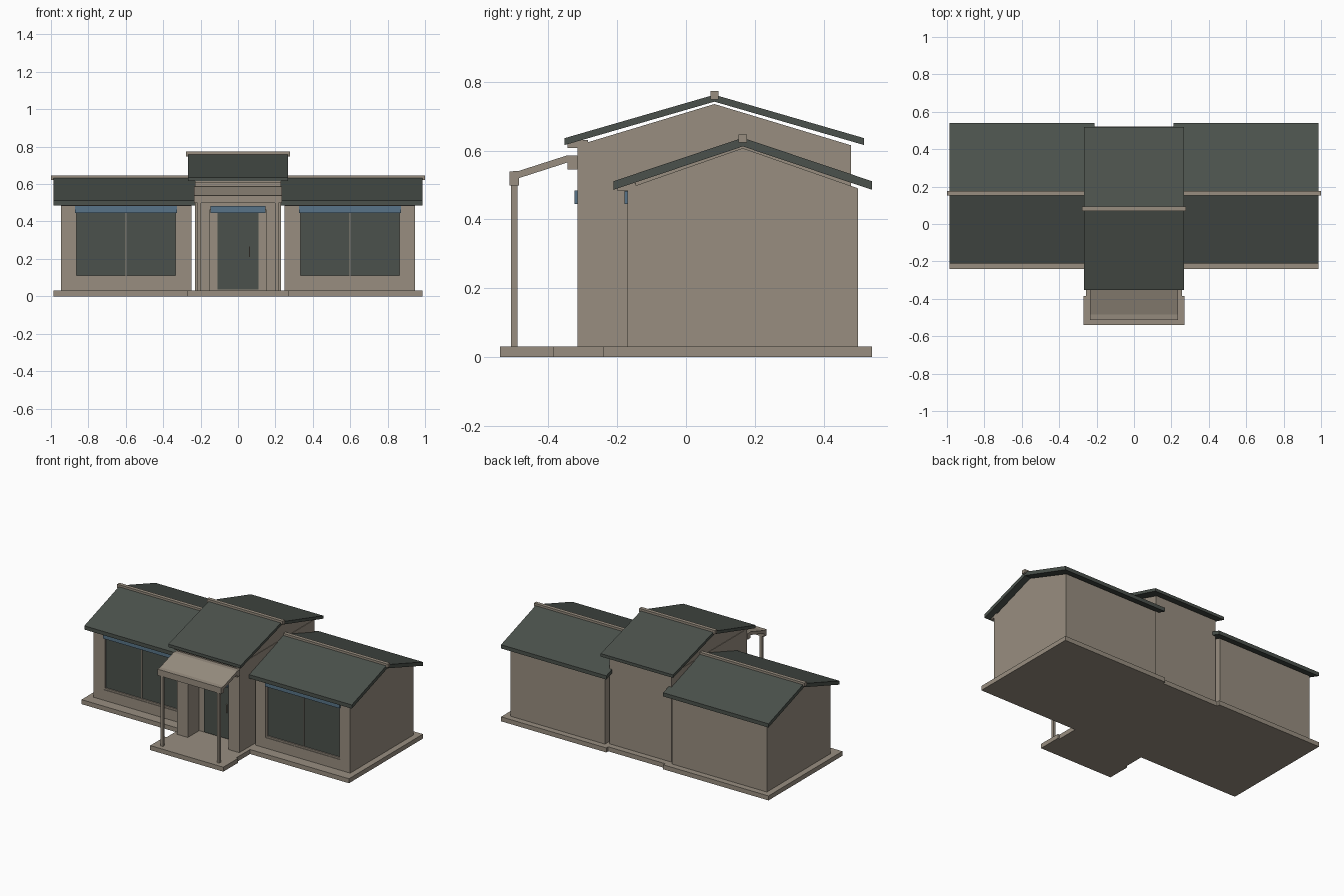
import bpy, bmesh

if "Cube" in bpy.data.objects:
    bpy.data.objects.remove(bpy.data.objects["Cube"])


def material(name, rgb):
    m = bpy.data.materials.new(name)
    m.diffuse_color = (*rgb, 1)
    m.use_nodes = True
    m.node_tree.nodes["Principled BSDF"].inputs["Base Color"].default_value = m.diffuse_color
    return m


BEIGE = material("warm_beige", (0.314, 0.270, 0.216))
DARK = material("dark_slate", (0.070, 0.083, 0.072))
BLUE = material("muted_blue", (0.098, 0.174, 0.246))


def finish(name, bm, mat):
    bmesh.ops.recalc_face_normals(bm, faces=bm.faces)
    me = bpy.data.meshes.new(name)
    bm.to_mesh(me)
    bm.free()
    me.materials.append(mat)
    ob = bpy.data.objects.new(name, me)
    bpy.context.collection.objects.link(ob)
    return ob


def prism(name, x0, x1, profile, mat):
    """Extrude a (y, z) outline along x."""
    bm = bmesh.new()
    a = [bm.verts.new((x0, y, z)) for y, z in profile]
    b = [bm.verts.new((x1, y, z)) for y, z in profile]
    bm.faces.new(a)
    bm.faces.new(b[::-1])
    for i in range(len(a)):
        j = (i + 1) % len(a)
        bm.faces.new((a[i], b[i], b[j], a[j]))
    return finish(name, bm, mat)


def box(name, x, y, z, mat):
    return prism(name, x[0], x[1],
                 [(y[0], z[0]), (y[1], z[0]), (y[1], z[1]), (y[0], z[1])], mat)


def cut(ob, x, y, z):
    """Cut a box-shaped recess and discard the cutter."""
    c = box("cutter", x, y, z, BEIGE)
    c.hide_render = True
    mod = ob.modifiers.new("recess", 'BOOLEAN')
    mod.operation = 'DIFFERENCE'
    mod.solver = 'EXACT'
    mod.object = c
    bpy.context.view_layer.objects.active = ob
    bpy.ops.object.modifier_apply(modifier=mod.name)
    bpy.data.objects.remove(c)


def frame(name, x, y, z, t, mat):
    """Rectangular frame made of four bars of width t."""
    box(name + "_left", (x[0], x[0] + t), y, z, mat)
    box(name + "_right", (x[1] - t, x[1]), y, z, mat)
    box(name + "_bottom", (x[0] + t, x[1] - t), y, (z[0], z[0] + t), mat)
    box(name + "_top", (x[0] + t, x[1] - t), y, (z[1] - t, z[1]), mat)


def gable_roof(name, x, mid, wall_half, wall_top, gable_top,
               half, eave, apex, thick, ridge_top):
    """Solid gable, bent roof sheet and ridge cap."""
    prism(name + "_gable", x[0] + 0.04, x[1] - 0.04,
          [(mid - wall_half, wall_top), (mid + wall_half, wall_top), (mid, gable_top)], BEIGE)
    prism(name + "_roof", x[0], x[1],
          [(mid - half, eave), (mid, apex), (mid + half, eave),
           (mid + half, eave - thick), (mid, apex - thick), (mid - half, eave - thick)], DARK)
    box(name + "_ridge", (x[0] - 0.012, x[1] + 0.012), (mid - 0.012, mid + 0.012),
        (apex - 0.014, ridge_top), BEIGE)


# Side wings
for s, side in ((1, "right"), (-1, "left")):
    def mx(a, b):
        return (a, b) if s > 0 else (-b, -a)

    box(side + "_wing_slab", mx(0.21, 0.987), (-0.24, 0.54), (0, 0.03), BEIGE)
    wall = box(side + "_wing_walls", mx(0.248, 0.947), (-0.17, 0.50), (0.03, 0.49), BEIGE)
    cut(wall, mx(0.322, 0.875), (-0.25, -0.15), (0.10, 0.465))
    gable_roof(side + "_wing", mx(0.21, 0.987), 0.165, 0.335, 0.49, 0.607,
               0.375, 0.511, 0.637, 0.025, 0.647)
    box(side + "_wing_soffit", mx(0.248, 0.947), (-0.2, -0.145), (0.484, 0.506), BEIGE)
    # Window with frame, centre bar and blue header
    box(side + "_window_glass", mx(0.322, 0.875), (-0.157, -0.15), (0.10, 0.465), DARK)
    frame(side + "_window_frame", mx(0.322, 0.875), (-0.166, -0.157), (0.10, 0.465), 0.011, BEIGE)
    box(side + "_window_bar", mx(0.596, 0.602), (-0.163, -0.157), (0.111, 0.454), BEIGE)
    box(side + "_window_header", mx(0.325, 0.872), (-0.178, -0.16), (0.445, 0.483), BLUE)

# Central block with recessed entrance
box("centre_slab", (-0.257, 0.257), (-0.385, 0.52), (0, 0.03), BEIGE)
box("porch_slab", (-0.27, 0.27), (-0.54, -0.385), (0, 0.03), BEIGE)
core = box("centre_walls", (-0.23, 0.23), (-0.315, 0.48), (0.03, 0.615), BEIGE)
cut(core, (-0.15, 0.15), (-0.4, -0.195), (0.02, 0.465))
gable_roof("centre", (-0.267, 0.267), 0.0825, 0.3975, 0.615, 0.735,
           0.435, 0.636, 0.762, 0.02, 0.773)
box("centre_soffit", (-0.23, 0.23), (-0.345, -0.285), (0.608, 0.631), BEIGE)

# Door
box("door", (-0.11, 0.11), (-0.203, -0.195), (0.035, 0.455), DARK)
box("door_handle", (0.059, 0.065), (-0.212, -0.203), (0.21, 0.265), BEIGE)
box("door_header", (-0.147, 0.147), (-0.324, -0.30), (0.445, 0.484), BLUE)

# Porch canopy: front beam, sloping sheet and wall ledger in one outline
prism("porch_canopy", -0.235, 0.235,
      [(-0.513, 0.498), (-0.513, 0.539), (-0.485, 0.541), (-0.345, 0.586), (-0.315, 0.586),
       (-0.315, 0.545), (-0.345, 0.545), (-0.345, 0.565), (-0.485, 0.52), (-0.485, 0.498)], BEIGE)

# Porch posts
for s, side in ((1, "right"), (-1, "left")):
    box(side + "_porch_post", (s * 0.208 - 0.009, s * 0.208 + 0.009),
        (-0.508, -0.490), (0.03, 0.50), BEIGE)
